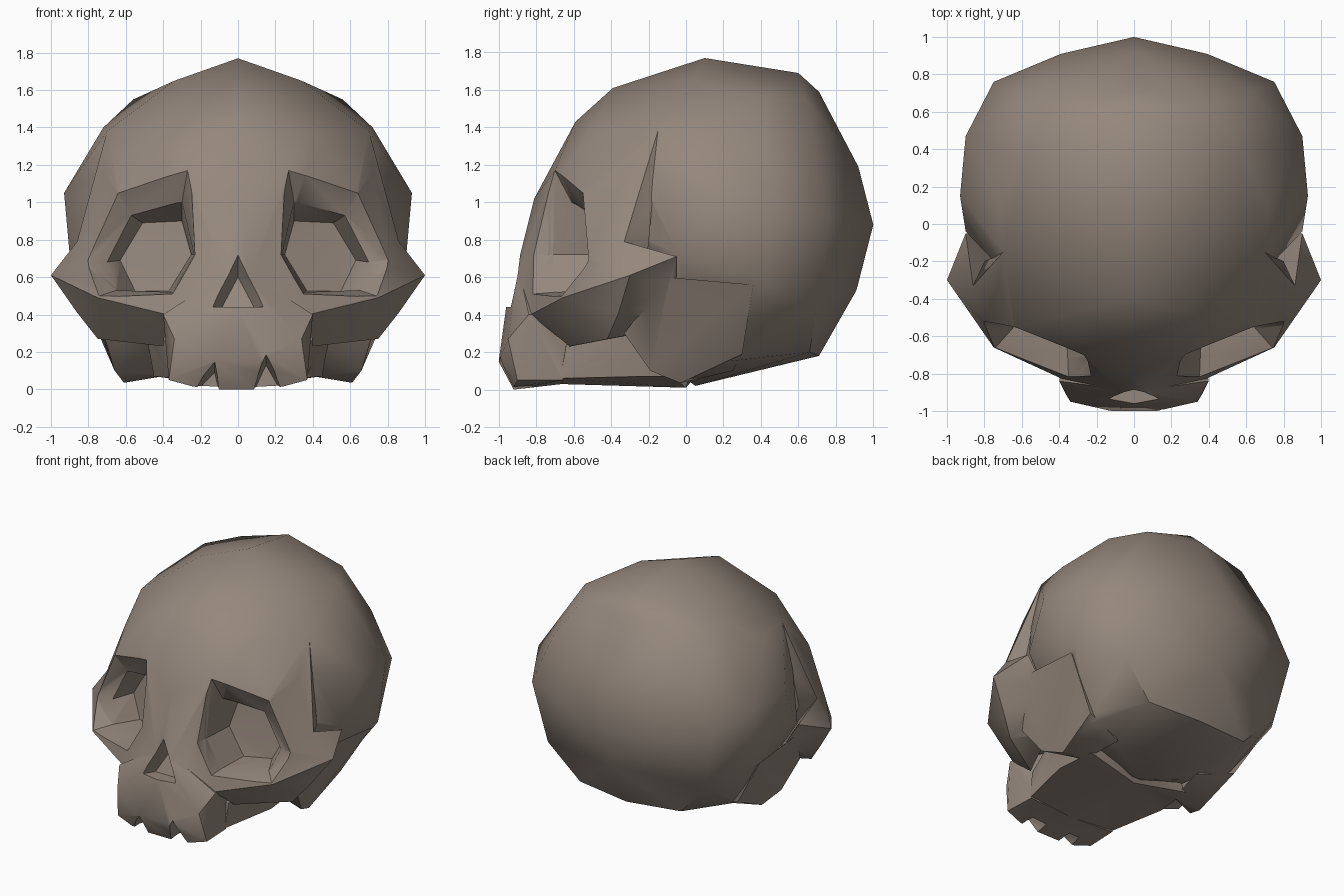
import bpy, bmesh, math

if "Cube" in bpy.data.objects:
    bpy.data.objects.remove(bpy.data.objects["Cube"])

bone = bpy.data.materials.new("brown_bone")
bone.diffuse_color = (0.30, 0.245, 0.205, 1)
bone.use_nodes = True
bone.node_tree.nodes["Principled BSDF"].inputs["Base Color"].default_value = bone.diffuse_color


def hull(name, pts, mirror=True):
    """Convex block around a few corner points, optionally mirrored in x."""
    bm = bmesh.new()
    allp = {tuple(p) for p in pts}
    if mirror:
        allp |= {(-x, y, z) for x, y, z in allp}
    for p in sorted(allp):
        bm.verts.new(p)
    res = bmesh.ops.convex_hull(bm, input=bm.verts)
    loose = {g for g in res["geom_interior"] + res["geom_unused"]
             if isinstance(g, bmesh.types.BMVert)}
    bmesh.ops.delete(bm, geom=list(loose), context='VERTS')
    bmesh.ops.recalc_face_normals(bm, faces=bm.faces)
    me = bpy.data.meshes.new(name)
    bm.to_mesh(me)
    bm.free()
    me.materials.append(bone)
    ob = bpy.data.objects.new(name, me)
    bpy.context.collection.objects.link(ob)
    return ob


def combine(body, other, operation):
    """Apply a boolean and remove the helper."""
    m = body.modifiers.new("cut", 'BOOLEAN')
    m.operation, m.solver, m.object = operation, 'EXACT', other
    bpy.context.view_layer.objects.active = body
    bpy.ops.object.modifier_apply(modifier=m.name)
    bpy.data.objects.remove(other)


# Braincase
skull = hull("skull", [
    (0, .10, 1.77), (0, .60, 1.69), (0, .71, 1.59), (0, .92, 1.19), (0, 1.0, .88),
    (0, .91, .53), (0, .71, .18), (0, -.39, 1.61), (0, -.59, 1.43), (.34, .05, 1.65),
    (.56, .40, 1.55), (.42, .64, 1.55), (.72, .10, 1.40), (.70, -.15, 1.38),
    (.40, -.50, 1.39), (.70, -.25, 1.16), (.72, -.22, .80), (.93, .15, 1.05),
    (.90, .47, 1.02), (.75, .76, .90), (.39, .91, .90), (.90, -.04, .72),
    (.87, .42, .58), (.66, .70, .45), (.42, .66, .20), (.60, .22, .15),
    (.40, -.20, .20), (0, .05, .02), (.62, .70, 1.25)])

# Forehead and upper face
face = hull("face", [
    (0, -.59, 1.43), (0, -.81, 1.02), (0, -.87, .74), (0, -.955, .44),
    (.40, -.50, 1.39), (.70, -.15, 1.38), (.72, -.32, 1.16), (.27, -.70, 1.17),
    (.64, -.55, 1.05), (.80, -.52, .70), (.75, -.66, .49), (.38, -.83, .40),
    (.86, -.33, .79), (.80, -.20, .77), (.60, -.30, .35), (0, -.30, .40)])

# Cheekbones, with the arch running back to the braincase
cheek_pts = [(.80, -.52, .70), (.75, -.66, .49), (.38, -.83, .40), (1.0, -.30, .61),
             (.86, -.36, .41), (.75, -.42, .27), (.40, -.62, .23), (.86, -.33, .79),
             (.90, -.05, .71), (.80, -.05, .55), (.55, -.25, .30)]

# Bony bumps below the ears, fading into the braincase
bump_pts = [(.61, -.03, .035), (.66, -.19, .10), (.72, -.33, .30), (.85, -.10, .60),
            (.86, .36, .56), (.64, .30, .19), (.40, -.05, .07), (.35, .25, .10),
            (.50, -.28, .28)]

# Upper jaw and skull base
jaw = hull("upper_jaw", [
    (.40, -.84, .40), (.34, -.95, .27), (.37, -.90, .05), (.36, -.67, .23),
    (.12, -1.0, .15), (0, -.96, .44), (0, -.893, .66), (.14, -.90, .50),
    (.10, -.92, 0), (.24, -.92, .015), (.36, -.66, .05), (0, -.66, .03),
    (.30, -.50, .40)])
base = hull("skull_base", [
    (.36, -.67, .06), (0, -.68, .03), (.45, -.25, .07), (.42, .05, .07), (0, 0, .01),
    (.37, -.64, .24), (.50, -.20, .35), (0, .10, .50)])

for part in (face, base, jaw):
    combine(skull, part, 'UNION')
for s in (1, -1):
    for pts in (cheek_pts, bump_pts):
        combine(skull, hull("side", [(s * x, y, z) for x, y, z in pts], False), 'UNION')


def pocket(rim, floor, stretch):
    """Tapered recess: floor corners plus rim corners pushed outward."""
    out = [tuple(r + (r - f) * stretch for r, f in zip(a, b)) for a, b in zip(rim, floor)]
    return out + floor


# Eye sockets: a bevelled rim, then a deeper hollow
rim = [(.27, -.70, 1.17), (.64, -.55, 1.05), (.80, -.52, .69),
       (.74, -.66, .50), (.35, -.82, .51), (.23, -.82, .72)]
ring = [(.30, -.61, 1.0), (.57, -.50, .93), (.70, -.49, .68),
        (.65, -.56, .53), (.355, -.70, .52), (.235, -.71, .72)]
back = [(.30, -.43, .90), (.51, -.35, .89), (.63, -.34, .69),
        (.55, -.38, .525), (.37, -.46, .525), (.25, -.46, .72)]
for s in (1, -1):
    for pts in (pocket(rim, ring, .5), pocket(ring, back, .1)):
        cutter = hull("socket", [(s * x, y, z) for x, y, z in pts], False)
        combine(skull, cutter, 'DIFFERENCE')

# Nose opening
nose = pocket([(0, -.88, .71), (.145, -.95, .44), (-.145, -.95, .44)],
              [(0, -.80, .60), (.085, -.86, .44), (-.085, -.86, .44)], .6)
combine(skull, hull("nose", nose, False), 'DIFFERENCE')

# Gaps between the teeth
for left, mid, right, top in ((-.235, -.125, -.10, .14), (.08, .15, .235, .18)):
    gap = [(left, -1.1, -.02), (mid, -1.1, top + .04), (right, -1.1, -.02),
           (left, -.82, -.02), (mid, -.82, top - .05), (right, -.82, -.02)]
    combine(skull, hull("gap", gap, False), 'DIFFERENCE')

# Smooth bone with crisp socket edges
bpy.ops.object.select_all(action='DESELECT')
skull.select_set(True)
bpy.context.view_layer.objects.active = skull
bpy.ops.object.shade_smooth_by_angle(angle=math.radians(40))
